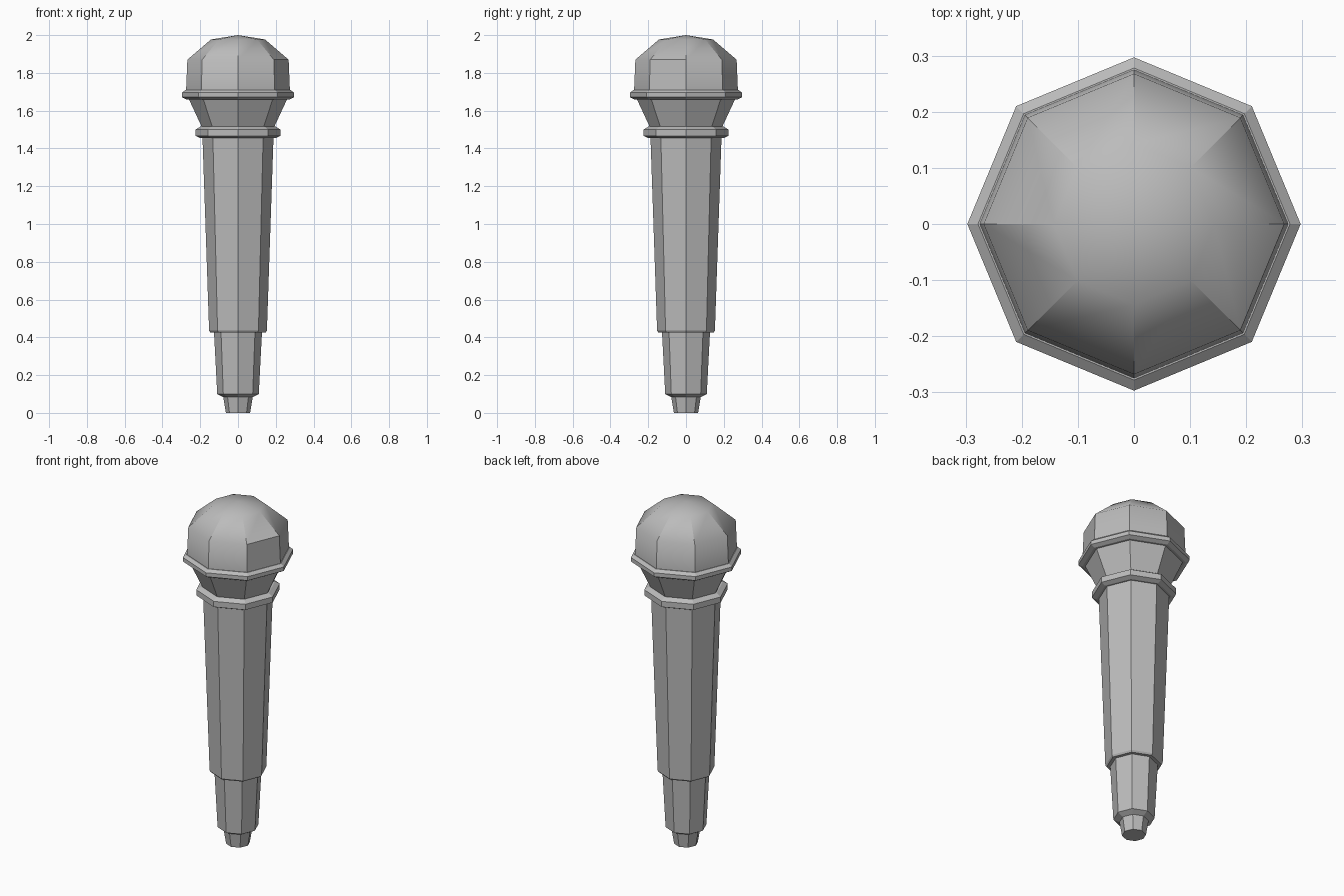
import bpy
import bmesh
from math import cos, sin, pi

SIDES = 8

if "Cube" in bpy.data.objects:
    bpy.data.objects.remove(bpy.data.objects["Cube"], do_unlink=True)

metal = bpy.data.materials.new("grey_metal")
metal.use_nodes = True
grey = (0.5, 0.5, 0.5, 1)
metal.diffuse_color = grey
metal.node_tree.nodes["Principled BSDF"].inputs["Base Color"].default_value = grey


def turned_part(name, profile, smooth=False):
    """Turn a bottom-to-top (radius, height) profile into an octagonal solid."""
    bm = bmesh.new()
    rings = []
    for r, z in profile:
        if r == 0:
            rings.append([bm.verts.new((0, 0, z))] * SIDES)
        else:
            rings.append([bm.verts.new((r * cos(2 * pi * i / SIDES),
                                        r * sin(2 * pi * i / SIDES), z))
                          for i in range(SIDES)])
    for low, high in zip(rings, rings[1:]):
        for i in range(SIDES):
            j = (i + 1) % SIDES
            corners = [low[i], low[j], high[j], high[i]]
            bm.faces.new(list(dict.fromkeys(corners)))
            # Creases run up the corners and fade out at the crown
            if high[i] is not high[j]:
                bm.edges.get((low[i], high[i])).smooth = False
    bm.faces.new(rings[0][::-1])
    if rings[-1][0] is not rings[-1][1]:
        bm.faces.new(rings[-1])
    for e in rings[0][0].link_faces[0].edges:
        e.smooth = False
    for e in bm.edges:
        if all(v in rings[0] for v in e.verts):
            e.smooth = False
    for f in bm.faces:
        f.smooth = smooth
    mesh = bpy.data.meshes.new(name)
    bm.to_mesh(mesh)
    bm.free()
    mesh.materials.append(metal)
    obj = bpy.data.objects.new(name, mesh)
    bpy.context.collection.objects.link(obj)
    return obj


# Cable end and lower handle
turned_part("cable_plug", [(0.064, 0), (0.078, 0.085)])
turned_part("lower_handle", [(0.078, 0.083), (0.11, 0.1), (0.127, 0.427)])

# Main grip
turned_part("grip", [(0.146, 0.425), (0.153, 0.435), (0.188, 1.458)])

# Collar, flared neck and head ring
turned_part("collar", [(0.2, 1.455), (0.225, 1.467), (0.225, 1.5), (0.2, 1.515)])
turned_part("neck", [(0.19, 1.51), (0.262, 1.665)])
turned_part("head_ring", [(0.275, 1.66), (0.297, 1.672), (0.297, 1.695), (0.278, 1.71)])

# Domed head
turned_part("head", [(0.275, 1.705), (0.268, 1.87), (0.143, 1.977), (0, 2.0)], smooth=True)
